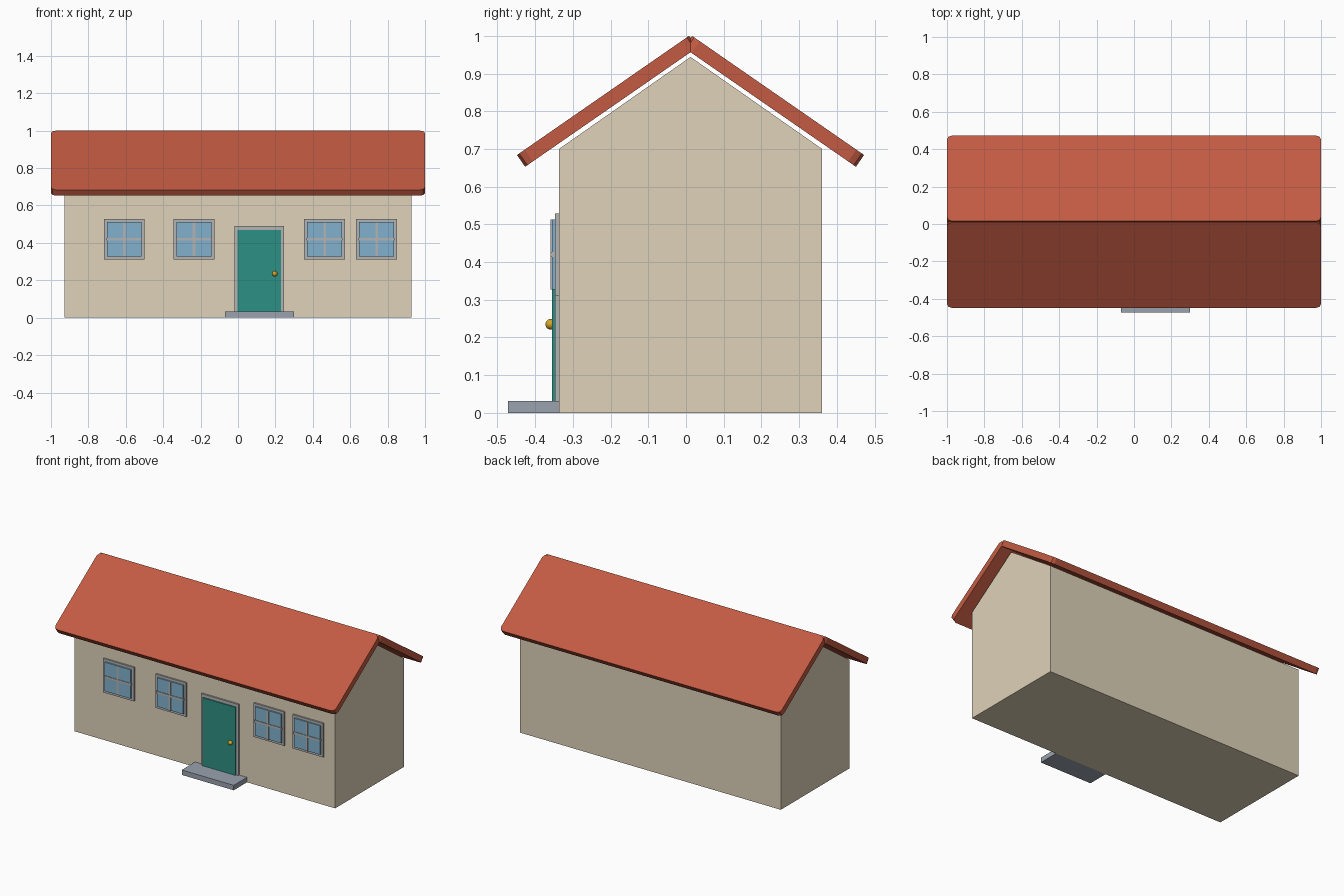
import bpy, bmesh, math
from mathutils import Matrix, Vector

if "Cube" in bpy.data.objects:
    bpy.data.objects.remove(bpy.data.objects["Cube"])


def material(name, rgb):
    m = bpy.data.materials.new(name)
    m.diffuse_color = (*[c ** 2.2 for c in rgb], 1)
    m.use_nodes = True
    m.node_tree.nodes["Principled BSDF"].inputs["Base Color"].default_value = m.diffuse_color
    return m


CREAM = material("cream_wall", (0.87, 0.82, 0.72))
RED = material("red_roof", (0.76, 0.36, 0.27))
TRIM = material("trim_grey", (0.70, 0.70, 0.70))
STONE = material("stone_grey", (0.60, 0.63, 0.68))
GLASS = material("glass_blue", (0.50, 0.69, 0.80))
GREEN = material("door_green", (0.19, 0.56, 0.51))
BRASS = material("brass", (0.83, 0.64, 0.16))

RIDGE_Y = 0.012
WALL_FRONT, WALL_BACK = -0.337, 0.361
EAVE_Z = 0.70


def finish(name, bm, mat):
    bmesh.ops.recalc_face_normals(bm, faces=bm.faces)
    mesh = bpy.data.meshes.new(name)
    bm.to_mesh(mesh)
    bm.free()
    mesh.materials.append(mat)
    ob = bpy.data.objects.new(name, mesh)
    bpy.context.collection.objects.link(ob)
    return ob


def box(name, x, y, z, mat):
    """Box from (min, max) ranges on each axis."""
    bm = bmesh.new()
    size = [r[1] - r[0] for r in (x, y, z)]
    mid = [(r[0] + r[1]) / 2 for r in (x, y, z)]
    bmesh.ops.create_cube(bm, size=1, matrix=Matrix.Translation(mid) @ Matrix.Diagonal((*size, 1)))
    return finish(name, bm, mat)


# Walls with gable ends, one extruded profile
bm = bmesh.new()
profile = [(WALL_FRONT, 0), (WALL_BACK, 0), (WALL_BACK, EAVE_Z), (RIDGE_Y, 0.944), (WALL_FRONT, EAVE_Z)]
face = bm.faces.new([bm.verts.new((-0.928, y, z)) for y, z in profile])
new = bmesh.ops.extrude_face_region(bm, geom=[face])["geom"]
bmesh.ops.translate(bm, vec=(1.856, 0, 0), verts=[v for v in new if isinstance(v, bmesh.types.BMVert)])
finish("walls", bm, CREAM)

# Roof: front slab with rounded corners, mirrored across the ridge
length, thick, pitch = 0.555, 0.038, math.radians(34.7)
bm = bmesh.new()
bmesh.ops.create_cube(bm, size=1, matrix=Matrix.Translation((0, -length / 2, -thick / 2))
                      @ Matrix.Diagonal((2, length, thick, 1)))
corners = [e for e in bm.edges if abs(e.verts[0].co.z - e.verts[1].co.z) > 0.01]
bmesh.ops.bevel(bm, geom=corners, offset=0.025, segments=2, profile=0.5, affect='EDGES')
bmesh.ops.transform(bm, verts=bm.verts,
                    matrix=Matrix.Translation((0, -0.004, 1)) @ Matrix.Rotation(pitch, 4, 'X'))
roof = finish("roof", bm, RED)
roof.location.y = RIDGE_Y
mirror = roof.modifiers.new("mirror", 'MIRROR')
mirror.use_axis = (False, True, False)
mirror.use_mirror_merge = False

# Windows: surround, raised pane and crossing bars
WZ = 0.42
for i, cx in enumerate((-0.608, -0.235, 0.463, 0.741), 1):
    def part(name, hw, hh, front, mat):
        box(f"window_{name}_{i}", (cx - hw, cx + hw), (front, WALL_FRONT), (WZ - hh, WZ + hh), mat)
    part("frame", 0.109, 0.109, -0.3475, TRIM)
    part("pane", 0.093, 0.093, -0.356, GLASS)
    part("bar_upright", 0.007, 0.093, -0.359, TRIM)
    part("bar_cross", 0.096, 0.007, -0.3595, TRIM)

# Door with surround, knob and step
box("door_frame", (-0.02, 0.246), (-0.3475, WALL_FRONT), (0.02, 0.49), TRIM)
box("door", (-0.003, 0.229), (-0.355, WALL_FRONT), (0.02, 0.47), GREEN)
box("step", (-0.07, 0.30), (-0.472, WALL_FRONT), (0, 0.032), STONE)
bm = bmesh.new()
bmesh.ops.create_uvsphere(bm, u_segments=16, v_segments=10, radius=0.014,
                          matrix=Matrix.Translation((0.197, -0.359, 0.235)))
for f in bm.faces:
    f.smooth = True
finish("door_knob", bm, BRASS)
